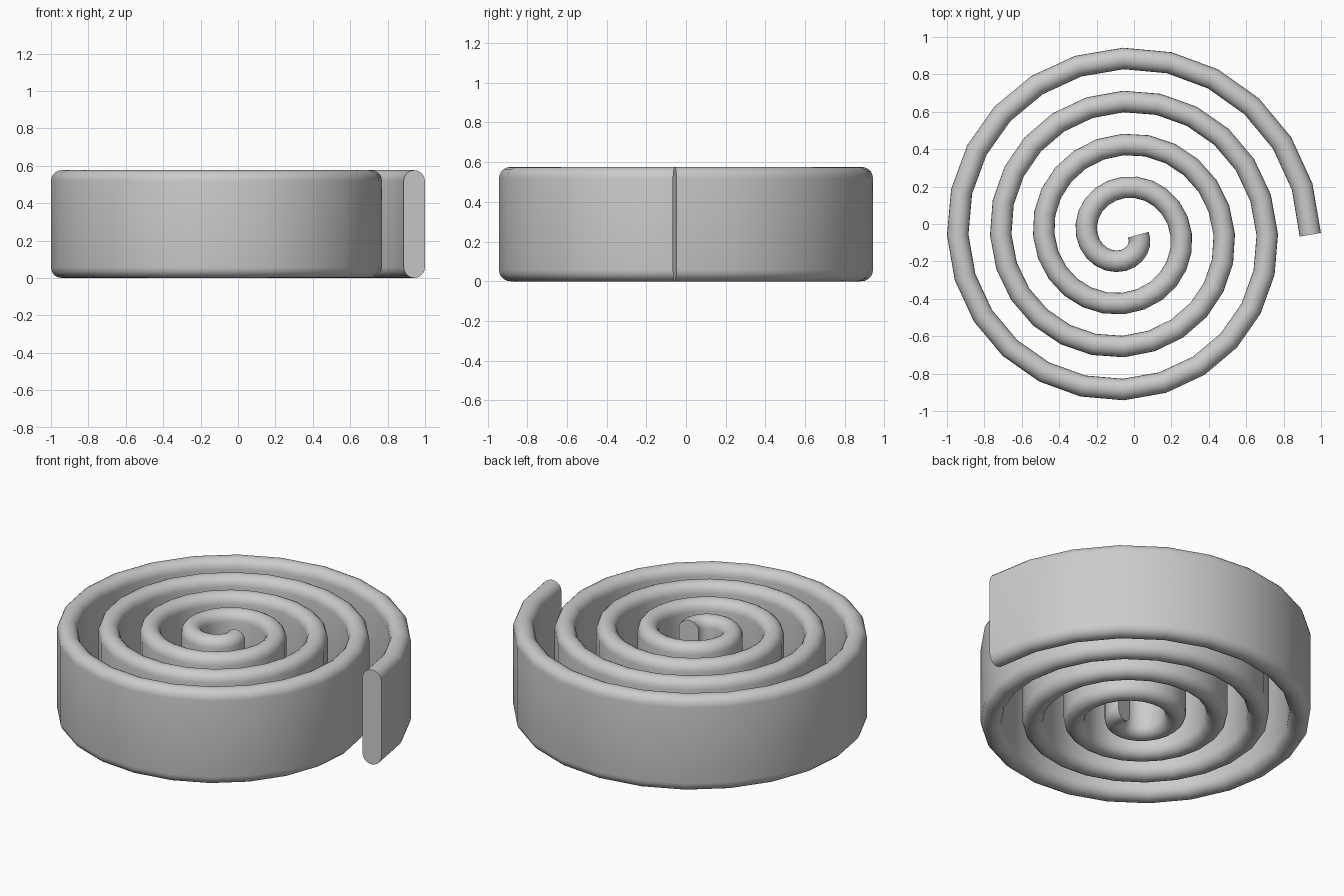
import bpy, bmesh
from math import pi, sin, cos
from mathutils import Vector

if "Cube" in bpy.data.objects:
    bpy.data.objects.remove(bpy.data.objects["Cube"])

TURNS, STEPS = 4, 24           # spiral turns, segments per turn
R_OUT, PITCH = 1.0, 0.23       # outer centreline radius, spacing per turn
CENTRE = Vector((-0.0575, -0.0575, 0))
HALF_W, HEIGHT = 0.0575, 0.576  # wall half thickness and height
ARC = 10                       # segments in each rounded edge

# Centreline: spirals inward anticlockwise from the outer end
path = []
for i in range(TURNS * STEPS + 1):
    a = 2 * pi * i / STEPS
    r = R_OUT - PITCH * i / STEPS
    path.append(CENTRE + Vector((r * cos(a), r * sin(a), 0)))

# Stadium-shaped wall section: (sideways offset, height)
section = []
for base, start in ((HEIGHT - HALF_W, 0), (HALF_W, pi)):
    for k in range(ARC + 1):
        a = start + pi * k / ARC
        section.append((HALF_W * cos(a), base + HALF_W * sin(a)))

# Sweep the section along the spiral
bm = bmesh.new()
rings = []
for i, p in enumerate(path):
    before = (p - path[i - 1]).normalized() if i > 0 else Vector()
    after = (path[i + 1] - p).normalized() if i < len(path) - 1 else Vector()
    t = (before + after).normalized()
    side = Vector((t.y, -t.x, 0))
    rings.append([bm.verts.new(p + side * s + Vector((0, 0, z))) for s, z in section])
n = len(section)
for a, b in zip(rings, rings[1:]):
    for k in range(n):
        bm.faces.new((a[k], a[(k + 1) % n], b[(k + 1) % n], b[k]))

# Flat end caps
bm.faces.new(rings[0])
bm.faces.new(rings[-1])
bmesh.ops.recalc_face_normals(bm, faces=bm.faces)

mesh = bpy.data.meshes.new("spiral_wall")
bm.to_mesh(mesh)
bm.free()
obj = bpy.data.objects.new("spiral_wall", mesh)
bpy.context.collection.objects.link(obj)
bpy.context.view_layer.objects.active = obj
obj.select_set(True)
bpy.ops.object.shade_smooth_by_angle(angle=pi / 5)
